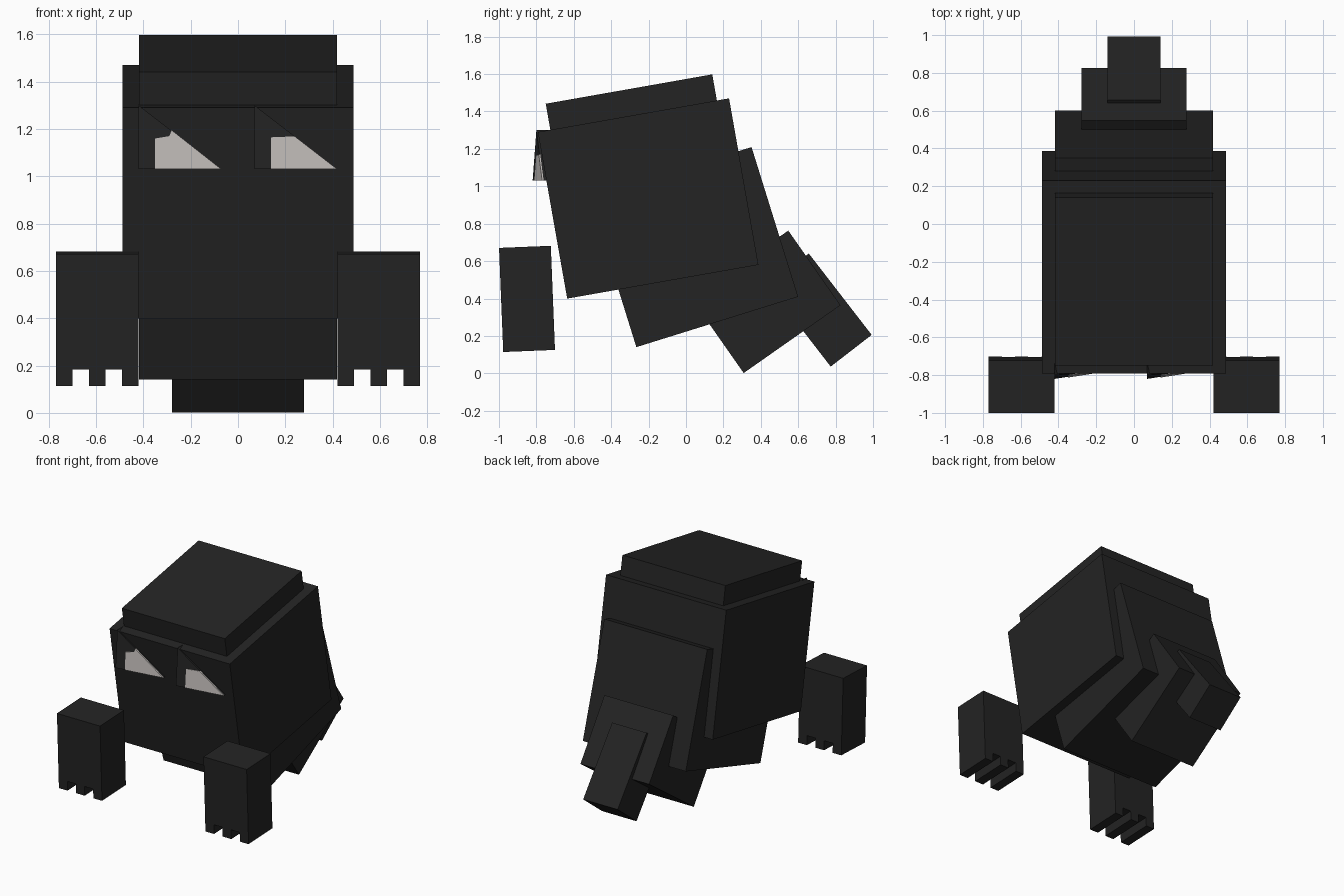
import bpy
import bmesh
from math import radians
from mathutils import Vector

cube = bpy.data.objects.get("Cube")
if cube:
    bpy.data.objects.remove(cube, do_unlink=True)


def material(name, rgb):
    mat = bpy.data.materials.new(name)
    mat.use_nodes = True
    mat.diffuse_color = (*rgb, 1)
    bsdf = mat.node_tree.nodes["Principled BSDF"]
    bsdf.inputs["Base Color"].default_value = (*rgb, 1)
    return mat


BLACK = material("charcoal black", (0.017, 0.017, 0.017))
PALE = material("pale eye grey", (0.55, 0.52, 0.50))


def finish(bm, name, mat):
    bmesh.ops.recalc_face_normals(bm, faces=bm.faces)
    mesh = bpy.data.meshes.new(name)
    bm.to_mesh(mesh)
    bm.free()
    mesh.materials.append(mat)
    obj = bpy.data.objects.new(name, mesh)
    bpy.context.collection.objects.link(obj)
    return obj


def tilted_box(name, y, z, size, tilt):
    """Box centred on x = 0, pitched about the x axis."""
    bm = bmesh.new()
    bmesh.ops.create_cube(bm, size=1)
    bmesh.ops.scale(bm, vec=size, verts=bm.verts)
    obj = finish(bm, name, BLACK)
    obj.location = (0, y, z)
    obj.rotation_euler.x = radians(tilt)
    return obj


def prism(name, points, depth, mat):
    """Close a planar outline and push it back along +y."""
    bm = bmesh.new()
    face = bm.faces.new([bm.verts.new(p) for p in points])
    ext = bmesh.ops.extrude_face_region(bm, geom=[face], use_keep_orig=True)
    moved = [v for v in ext["geom"] if isinstance(v, bmesh.types.BMVert)]
    bmesh.ops.translate(bm, vec=(0, depth, 0), verts=moved)
    return finish(bm, name, mat)


# Head block, cap and tapering tail
tilted_box("head", -0.2025, 0.935, (0.976, 1.038, 0.904), 10)
tilted_box("head_cap", -0.27, 1.323, (0.836, 0.904, 0.40), 10)
tilted_box("tail_base", 0.0425, 0.675, (0.836, 0.906, 0.838), 17.3)
tilted_box("tail_middle", 0.4275, 0.3825, (0.558, 0.632, 0.487), 35)
tilted_box("tail_tip", 0.715, 0.3385, (0.28, 0.277, 0.55), 37.7)

# Hands: a notched outline with three fingers
TOOTH, HALF, LOW, GAP = 0.07, 0.175, -0.2785, -0.21
outline = [(-HALF, 0.2785), (-HALF, LOW)]
for i in range(2):
    x = -HALF + TOOTH * (2 * i + 1)
    outline += [(x, LOW), (x, GAP), (x + TOOTH, GAP), (x + TOOTH, LOW)]
outline += [(HALF, LOW), (HALF, 0.2785)]
for side, name in ((1, "left_hand"), (-1, "right_hand")):
    hand = prism(name, [(x, -0.1385, z) for x, z in outline], 0.277, BLACK)
    hand.location = (side * 0.595, -0.85, 0.398)
    hand.rotation_euler.x = radians(2.3)


# Eyes: slanted triangular sockets, each with a pale plate
def on_socket(x0, u, z, lift=0):
    y = -0.82 + 0.055 * u / 0.35 + 0.02 * (z - 1.03) / 0.27
    return Vector((x0 + u, y - lift, z))


SOCKET = [(0, 1.30), (0, 1.03), (0.35, 1.03)]
LEFT_PLATE = [(0.07, 1.03), (0.35, 1.03), (0.17, 1.169), (0.07, 1.165)]
RIGHT_PLATE = [(0.07, 1.03), (0.35, 1.03), (0.14, 1.195), (0.13, 1.17), (0.07, 1.16)]
for side, x0, plate in (("left", 0.07, LEFT_PLATE), ("right", -0.42, RIGHT_PLATE)):
    prism(side + "_eye_socket", [on_socket(x0, *p) for p in SOCKET], 0.10, BLACK)
    prism(side + "_eye", [on_socket(x0, *p, 0.004) for p in plate], 0.008, PALE)
